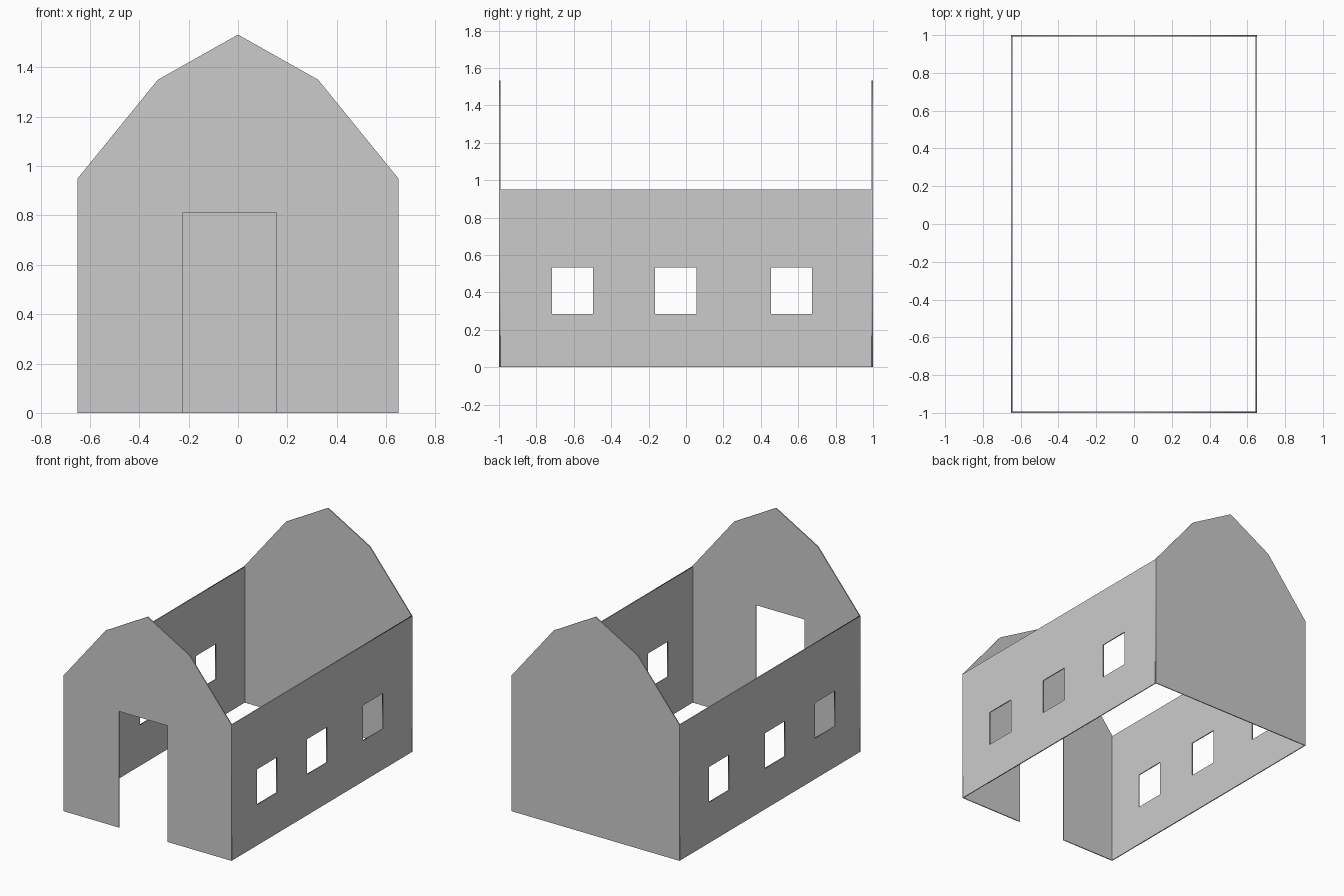
import bpy
from math import radians

if "Cube" in bpy.data.objects:
    bpy.data.objects.remove(bpy.data.objects["Cube"])

T = 0.007  # wall thickness


def rect(a, b, z0, z1):
    return [(a, z0), (b, z0), (b, z1), (a, z1)]


def wall(name, loops, location, turn):
    """Flat upright panel from an outline plus hole loops, extruded to T."""
    curve = bpy.data.curves.new(name, 'CURVE')
    curve.dimensions = '2D'
    curve.fill_mode = 'BOTH'
    curve.extrude = T / 2
    for pts in loops:
        s = curve.splines.new('POLY')
        s.points.add(len(pts) - 1)
        for p, (u, v) in zip(s.points, pts):
            p.co = (u, v, 0, 1)
        s.use_cyclic_u = True
    ob = bpy.data.objects.new(name, curve)
    bpy.context.collection.objects.link(ob)
    ob.location = location
    ob.rotation_euler = (radians(90), 0, radians(turn))
    bpy.ops.object.select_all(action='DESELECT')
    ob.select_set(True)
    bpy.context.view_layer.objects.active = ob
    bpy.ops.object.convert(target='MESH')


# Barn-shaped gable ends
roof = [(0.65, 0.95), (0.325, 1.35), (0, 1.533), (-0.325, 1.35), (-0.65, 0.95)]
back = [(-0.65, 0), (0.65, 0)] + roof
# Front outline steps around the doorway
front = [(-0.65, 0), (-0.222, 0), (-0.222, 0.813), (0.155, 0.813),
         (0.155, 0), (0.65, 0)] + roof
wall("front_gable", [front], (0, -1 + T / 2, 0), 0)
wall("back_gable", [back], (0, 1 - T / 2, 0), 0)

# Side walls with three windows each
windows = [rect(y, y + 0.22, 0.285, 0.532) for y in (-0.717, -0.165, 0.455)]
side = [rect(-1 + T, 1 - T, 0, 0.95)] + windows
for name, sx in (("left_wall", -1), ("right_wall", 1)):
    wall(name, side, (sx * (0.65 - T / 2), 0, 0), 90)
